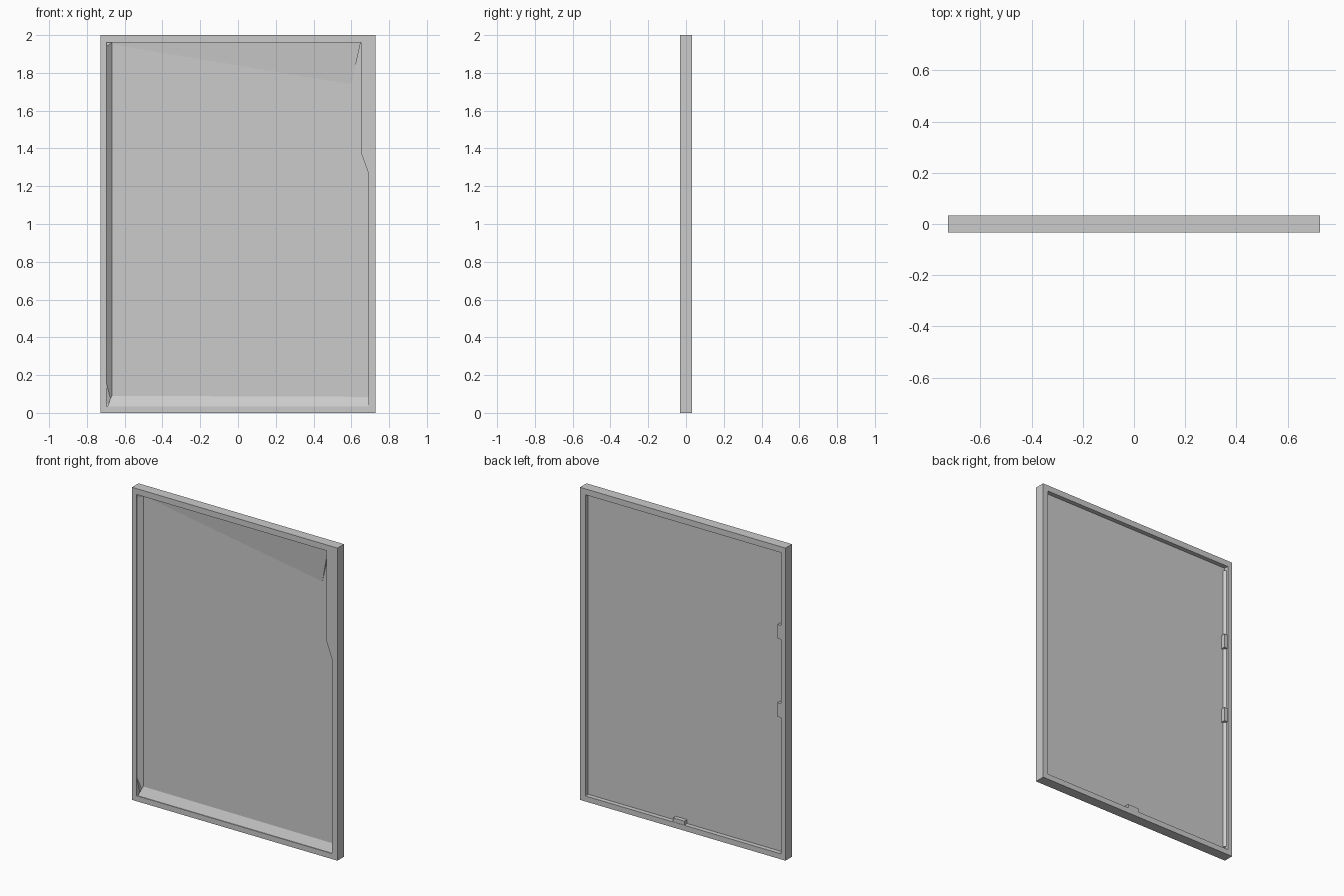
import bpy, bmesh

if "Cube" in bpy.data.objects:
    bpy.data.objects.remove(bpy.data.objects["Cube"])

def make_object(name, bm):
    bmesh.ops.recalc_face_normals(bm, faces=bm.faces)
    mesh = bpy.data.meshes.new(name)
    bm.to_mesh(mesh)
    bm.free()
    ob = bpy.data.objects.new(name, mesh)
    bpy.context.collection.objects.link(ob)
    return ob

def ring(bm, pts, y):
    return [bm.verts.new((x, y, z)) for x, z in pts]

def bridge(bm, a, b):
    n = len(a)
    for i in range(n):
        bm.faces.new((a[i], a[(i + 1) % n], b[(i + 1) % n], b[i]))

def rect(x0, x1, z0, z1):
    return [(x0, z0), (x1, z0), (x1, z1), (x0, z1)]

def slab(name, pts, y0, y1):
    bm = bmesh.new()
    a, b = ring(bm, pts, y0), ring(bm, pts, y1)
    bridge(bm, a, b)
    bm.faces.new(a)
    bm.faces.new(b)
    return make_object(name, bm)

W, H, D = 0.727, 2.0, 0.033
BED = -0.003

# Surrounding frame with a slim rim on both faces
bm = bmesh.new()
outer = rect(-W, W, 0, H)
inner = rect(-0.695, 0.69, 0.035, 1.962)
rings = [ring(bm, p, y) for p, y in ((outer, -D), (outer, D), (inner, D), (inner, -D))]
for i in range(4):
    bridge(bm, rings[i], rings[(i + 1) % 4])
make_object("frame", bm)

# Thin panel set in the middle of the frame
slab("panel", rect(-0.70, 0.695, 0.03, 1.97), BED, 0.004)

# Sloped fillets on the front, given as cross-sections swept along an edge
def wedge(name, start, end):
    bm = bmesh.new()
    a = [bm.verts.new(p) for p in start]
    b = [bm.verts.new(p) for p in end]
    bridge(bm, a, b)
    bm.faces.new(a)
    bm.faces.new(b)
    return make_object(name, bm)

wedge("bottom_slope",
      [(-0.69, -0.028, 0.035), (-0.67, BED, 0.09), (-0.69, BED, 0.035)],
      [(0.69, -0.028, 0.035), (0.69, BED, 0.085), (0.69, BED, 0.035)])
wedge("left_slope",
      [(-0.695, -0.03, 0.15), (-0.668, BED, 0.05), (-0.695, BED, 0.05)],
      [(-0.695, -0.03, 1.94), (-0.668, BED, 1.96), (-0.695, BED, 1.96)])
wedge("top_slope",
      [(-0.66, -0.006, 1.962), (-0.66, BED, 1.95), (-0.66, BED, 1.962)],
      [(0.65, -0.02, 1.962), (0.60, BED, 1.74), (0.65, BED, 1.962)])

# Wider upper part of the right rim
slab("right_rim_step", [(0.65, 1.38), (0.69, 1.27), (0.70, 1.27), (0.70, 1.965), (0.65, 1.965)],
     -D + 0.001, BED)

# Narrow chamfer along the back of the side wall, and small retaining tabs
wedge("back_side_chamfer",
      [(-0.695, 0.022, 0.06), (-0.68, 0.004, 0.06), (-0.695, 0.004, 0.06)],
      [(-0.695, 0.022, 1.94), (-0.68, 0.004, 1.94), (-0.695, 0.004, 1.94)])
for i, z in enumerate((0.95, 1.45)):
    slab(f"side_tab_{i}", rect(-0.697, -0.67, z - 0.045, z + 0.045), 0.003, 0.031)
slab("bottom_tab", rect(-0.01, 0.07, 0.03, 0.06), 0.003, 0.031)
